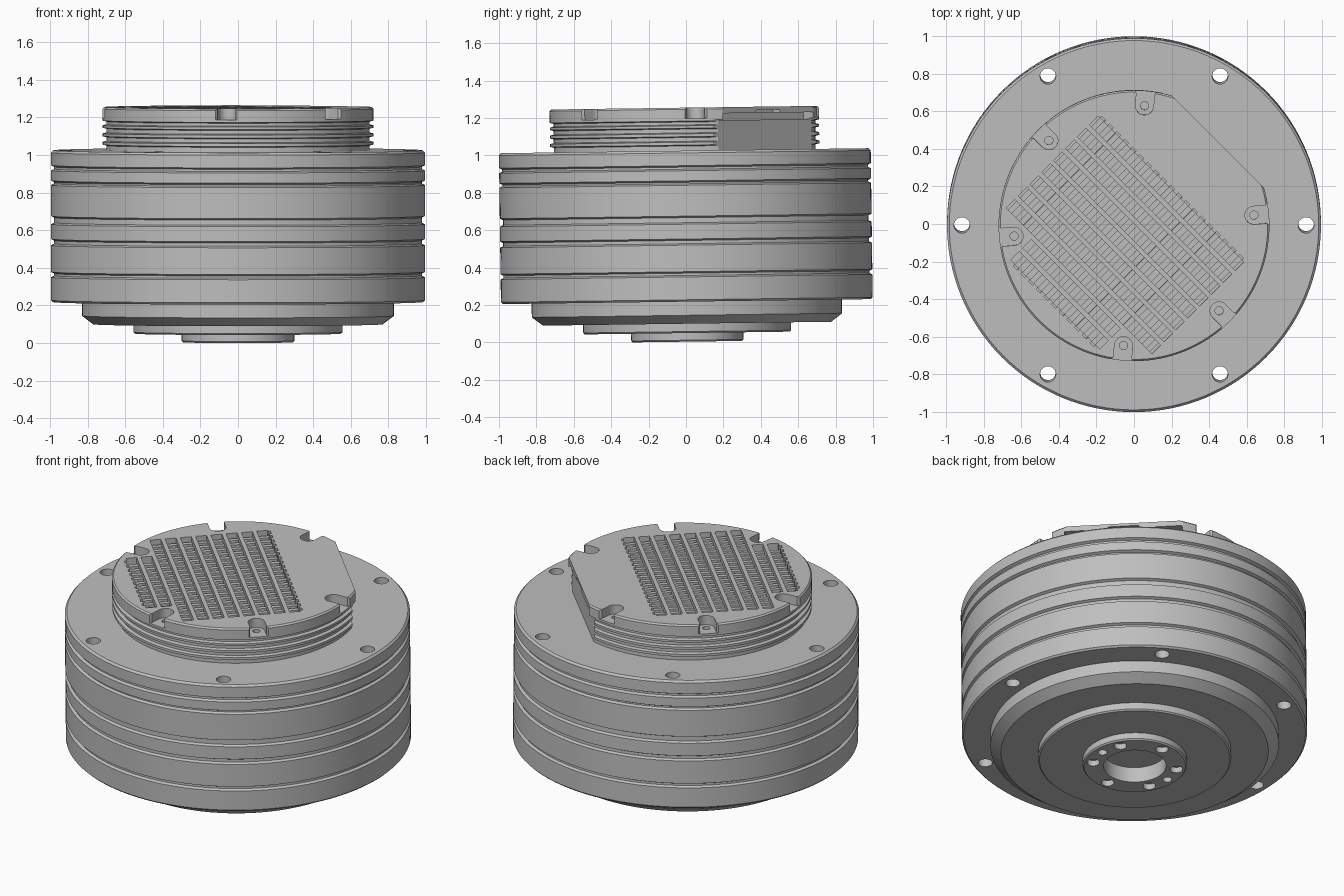
import bpy, bmesh, math
from math import sin, cos, pi, radians

cube = bpy.data.objects.get("Cube")
if cube:
    bpy.data.objects.remove(cube, do_unlink=True)

TILT = 0.0135      # the whole unit leans very slightly forward
PIVOT_Z = 0.55
SEGMENTS = 128

grey = bpy.data.materials.new("plain_grey")
grey.use_nodes = True
colour = (0.52, 0.52, 0.52, 1)
grey.diffuse_color = colour
grey.node_tree.nodes["Principled BSDF"].inputs["Base Color"].default_value = colour


def make_object(name, bm):
    bmesh.ops.recalc_face_normals(bm, faces=bm.faces)
    mesh = bpy.data.meshes.new(name)
    bm.to_mesh(mesh)
    bm.free()
    obj = bpy.data.objects.new(name, mesh)
    bpy.context.collection.objects.link(obj)
    mesh.materials.append(grey)
    return obj


def lathe(name, profile):
    bm = bmesh.new()
    verts = [bm.verts.new((r, 0, z)) for r, z in profile]
    edges = [bm.edges.new(pair) for pair in zip(verts, verts[1:])]
    bmesh.ops.spin(bm, geom=verts + edges, cent=(0, 0, 0), axis=(0, 0, 1),
                   angle=2 * pi, steps=SEGMENTS, use_duplicate=False)
    bmesh.ops.remove_doubles(bm, verts=bm.verts, dist=1e-5)
    return make_object(name, bm)


def prisms(name, shapes):
    """Upright prisms, each given as (outline, bottom, top)."""
    bm = bmesh.new()
    for outline, low, high in shapes:
        base = [bm.verts.new((x, y, low)) for x, y in outline]
        top = [bm.verts.new((x, y, high)) for x, y in outline]
        bm.faces.new(base)
        bm.faces.new(top)
        for i in range(len(base)):
            j = (i + 1) % len(base)
            bm.faces.new((base[i], base[j], top[j], top[i]))
    return make_object(name, bm)


def cut(obj, shapes):
    cutter = prisms("cutter", shapes)
    cutter.hide_render = True
    mod = obj.modifiers.new("cut", 'BOOLEAN')
    mod.operation, mod.solver, mod.object = 'DIFFERENCE', 'EXACT', cutter
    bpy.context.view_layer.objects.active = obj
    bpy.ops.object.modifier_apply(modifier=mod.name)
    bpy.data.objects.remove(cutter, do_unlink=True)


def circle(dist, degrees, radius, n=24):
    cx, cy = dist * cos(radians(degrees)), dist * sin(radians(degrees))
    return [(cx + radius * cos(2 * pi * i / n), cy + radius * sin(2 * pi * i / n))
            for i in range(n)]


def diagonal_box(u0, u1, v0, v1):
    """Rectangle on axes turned by 45 degrees: v points to the flat side."""
    s = math.sqrt(0.5)
    return [((u + v) * s, (v - u) * s)
            for u, v in ((u0, v0), (u1, v0), (u1, v1), (u0, v1))]


def screw_slot(degrees):
    a, half, centre = radians(degrees), 0.048, 0.64
    arc = [(centre + half * cos(pi / 2 + pi * i / 12), half * sin(pi / 2 + pi * i / 12))
           for i in range(13)]
    pts = [(0.705, half)] + arc + [(0.705, -half), (0.73, -half - 0.02), (0.8, -half - 0.02),
                                   (0.8, half + 0.02), (0.73, half + 0.02)]
    return [(x * cos(a) - y * sin(a), x * sin(a) + y * cos(a)) for x, y in pts]


# Main housing: stepped base, then the drum with grooves around it
R, GROOVE = 0.994, 0.978
profile = [(0, 0.1), (0.18, 0.1), (0.18, 0.004), (0.292, 0.004), (0.3, 0.012), (0.3, 0.05),
           (0.548, 0.05), (0.556, 0.058), (0.556, 0.1), (0.77, 0.1), (0.83, 0.145),
           (0.83, 0.218), (R - 0.01, 0.218), (R, 0.228)]
for low, high in ((0.35, 0.378), (0.52, 0.553), (0.632, 0.675), (0.84, 0.864), (0.918, 0.945)):
    profile += [(R, low), (GROOVE, low + 0.008), (GROOVE, high - 0.008), (R, high)]
profile += [(R, 1.013), (R - 0.012, 1.025), (0, 1.025)]
housing = lathe("drum_housing", profile)
cut(housing, [(circle(0.915, 60 * k, 0.042), 0.15, 1.1) for k in range(6)])
cut(housing, [(circle(0.243, 30 + 60 * k, 0.037, 16), -0.05, 0.04) for k in range(6)]
    + [(circle(0.243, 180 * k, 0.027, 16), -0.05, 0.04) for k in range(2)])

# Cover: finned neck with a cap
C, NECK = 0.72, 0.7
profile = [(0, 1.0), (NECK, 1.0), (NECK, 1.05)]
for low, high in ((1.05, 1.075), (1.095, 1.12), (1.14, 1.163)):
    profile += [(NECK, low), (C, low + 0.005), (C, high - 0.005), (NECK, high)]
profile += [(NECK, 1.178), (C, 1.183), (C, 1.246), (C - 0.009, 1.255), (0, 1.255)]
cover = lathe("finned_cover", profile)

# Flat side with an opening below the lid
cut(cover, [(diagonal_box(-1, 1, 0.632, 1), 0.9, 1.5)])
cut(cover, [(diagonal_box(-1, 1, 0.605, 1), 0.9, 1.19)])
cut(cover, [(diagonal_box(-0.34, 0.34, 0.56, 1), 1.185, 1.222)])
cut(cover, [(diagonal_box(-0.09, 0.09, 0.58, 1), 1.2, 1.238)])

# Screw slots around the cap
slot_angles = (5, 85, 135, 185, 265, 315)
cut(cover, [(screw_slot(a), 1.197, 1.4) for a in slot_angles])
cut(cover, [(circle(0.64, a, 0.022, 16), 1.15, 1.25) for a in slot_angles])

# Cooling grille: long troughs, the last two shortened between the slots
V0, PITCH, WIDTH, COUNT = -0.592, 0.0893, 0.064, 10
STEP, FLOOR = 0.0577, 1.188
troughs, teeth, rungs = [], [], []
for i in range(COUNT):
    half = 0.335 if i < 2 else 0.548
    v = V0 + i * PITCH
    troughs.append((diagonal_box(-half, half, v, v + WIDTH), FLOOR, 1.4))
    n = int(half / STEP)
    for k in range(-n, n + 1):
        u = k * STEP
        rungs.append((diagonal_box(u - 0.014, u + 0.014, v - 0.004, v + WIDTH + 0.004),
                      FLOOR - 0.003, 1.228))
        # Toothed outer edges of the grille
        if i == 0:
            teeth.append((diagonal_box(u - 0.015, u + 0.015, v - 0.014, v + 0.02), FLOOR, 1.4))
        if i == COUNT - 1:
            teeth.append((diagonal_box(u - 0.015, u + 0.015, v + 0.04, v + WIDTH + 0.014),
                          FLOOR, 1.4))
cut(cover, troughs)
cut(cover, teeth)
grille = prisms("grille_rungs", rungs)

# Smooth the round sides and lean the unit
for obj in (housing, cover, grille):
    bpy.ops.object.select_all(action='DESELECT')
    obj.select_set(True)
    bpy.context.view_layer.objects.active = obj
    bpy.ops.object.shade_smooth_by_angle(angle=radians(25))
    obj.rotation_euler.x = TILT
    obj.location.y = PIVOT_Z * sin(TILT)
